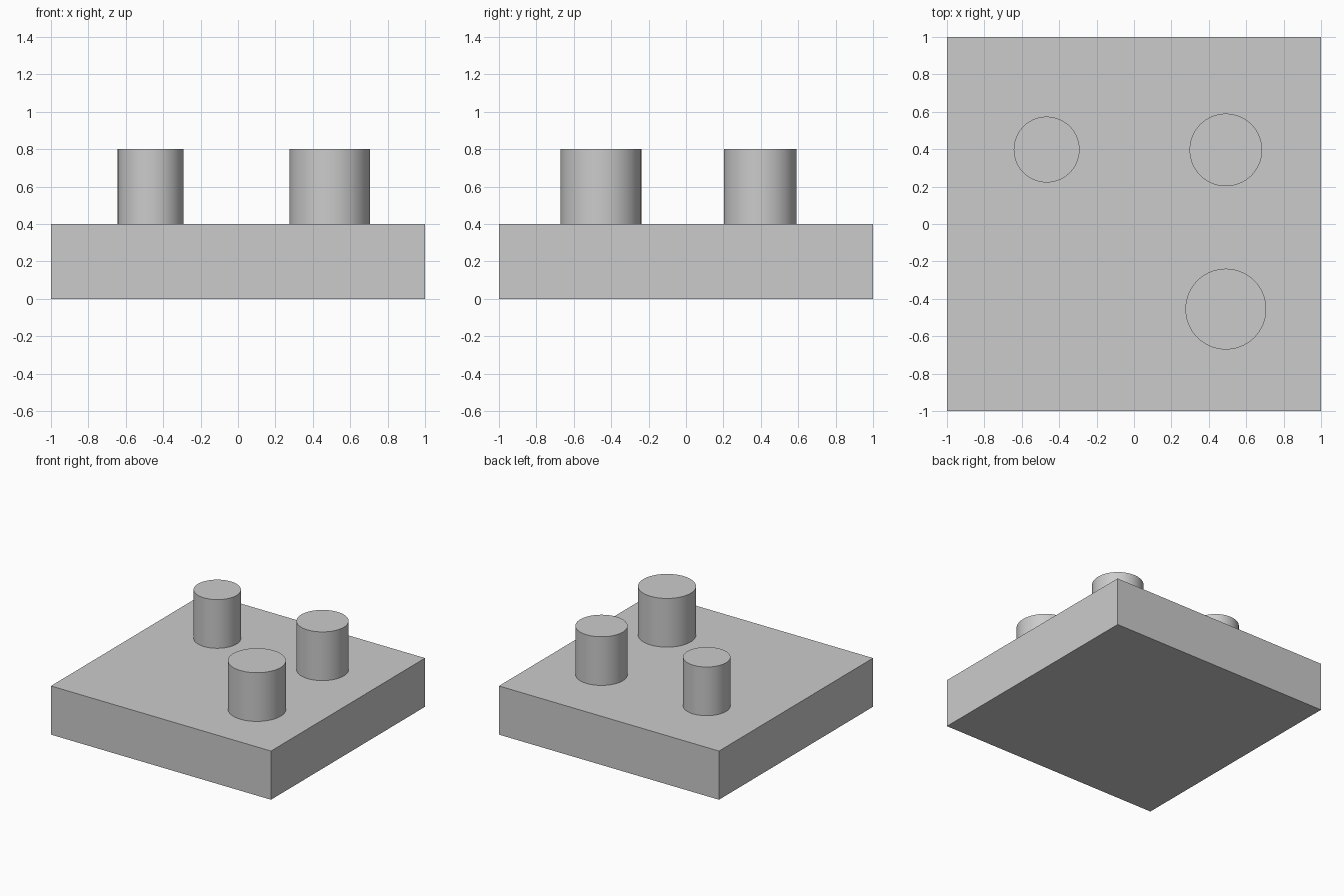
import bpy
import math

cube = bpy.data.objects.get("Cube")
if cube:
    bpy.data.objects.remove(cube, do_unlink=True)

GREY = (0.6, 0.6, 0.6, 1.0)
grey = bpy.data.materials.new("plain_grey")
grey.use_nodes = True
grey.diffuse_color = GREY
grey.node_tree.nodes["Principled BSDF"].inputs["Base Color"].default_value = GREY

BASE_TOP = 0.4
PEG_TOP = 0.8


def finish(name):
    """Name the active object and give it the grey material."""
    obj = bpy.context.object
    obj.name = name
    obj.data.materials.append(grey)
    return obj


def add_peg(name, x, y, radius):
    """Smooth upright cylinder standing on the base plate."""
    bpy.ops.mesh.primitive_cylinder_add(
        vertices=96, radius=radius, depth=PEG_TOP - BASE_TOP,
        location=(x, y, (BASE_TOP + PEG_TOP) / 2))
    finish(name)
    bpy.ops.object.shade_smooth_by_angle(angle=math.radians(30))


# Square base plate
bpy.ops.mesh.primitive_cube_add(size=2, location=(0, 0, BASE_TOP / 2))
base = finish("base_plate")
base.scale.z = BASE_TOP / 2
bpy.ops.object.transform_apply(location=False, rotation=False, scale=True)

# Three pegs of different widths
add_peg("back_right_peg", -0.467, 0.398, 0.176)
add_peg("back_left_peg", 0.491, 0.396, 0.194)
add_peg("front_left_peg", 0.491, -0.455, 0.216)
